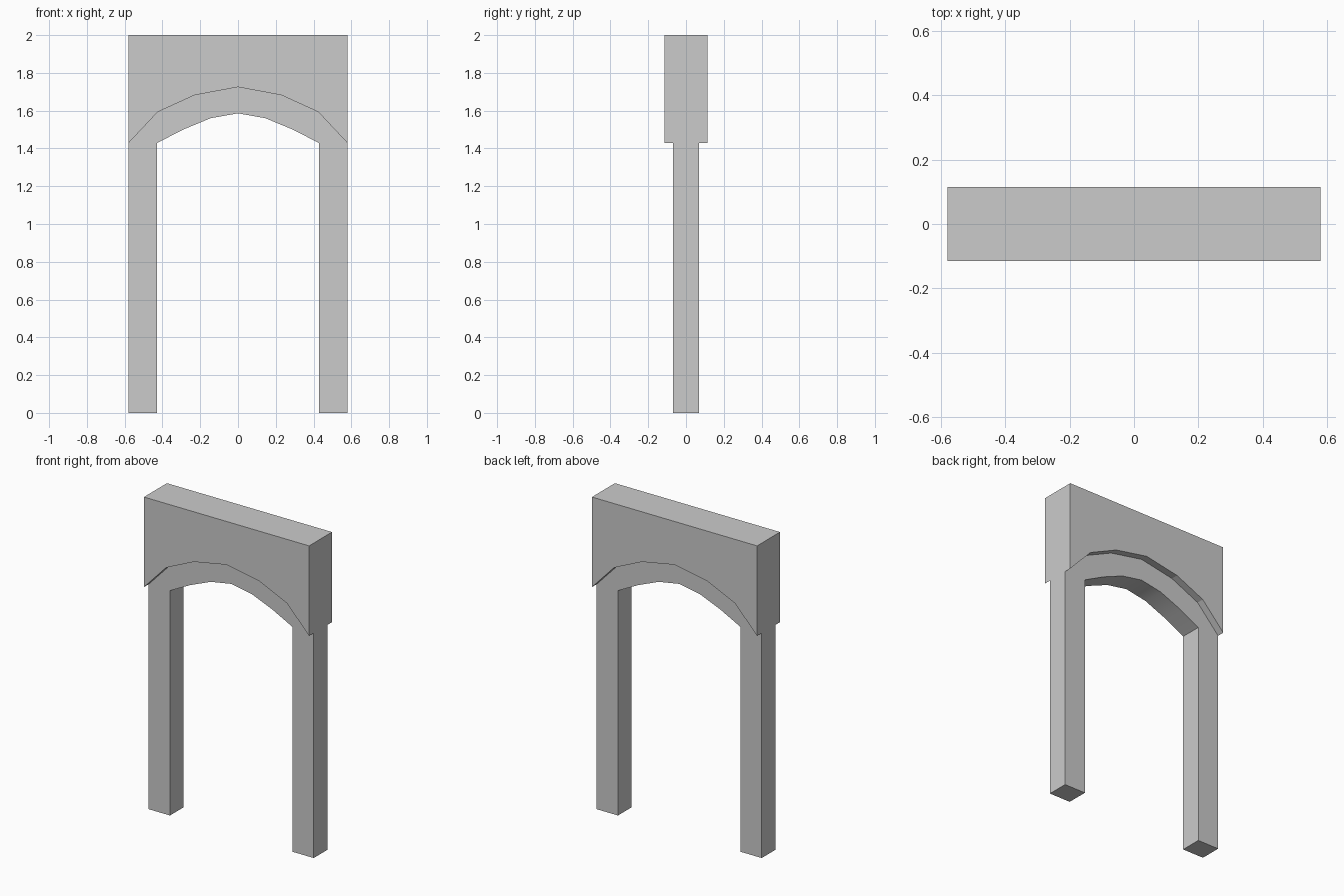
import bpy, bmesh, math

if "Cube" in bpy.data.objects:
    bpy.data.objects.remove(bpy.data.objects["Cube"])

# Right halves of the two arch curves, springing point up to the crown
OUTER = [(0.58, 1.428), (0.425, 1.593), (0.23, 1.682), (0, 1.725)]
INNER = [(0.43, 1.428), (0.29, 1.50), (0.145, 1.56), (0, 1.586)]


def full_arch(half):
    """Mirror a half arch into a full curve running right to left."""
    return half + [(-x, z) for x, z in reversed(half[:-1])]


def extrude_profile(name, profile, depth):
    """Extrude an x/z outline along y, centred on y = 0."""
    bm = bmesh.new()
    face = bm.faces.new([bm.verts.new((x, -depth / 2, z)) for x, z in profile])
    geom = bmesh.ops.extrude_face_region(bm, geom=[face])["geom"]
    moved = [g for g in geom if isinstance(g, bmesh.types.BMVert)]
    bmesh.ops.translate(bm, vec=(0, depth, 0), verts=moved)
    bmesh.ops.recalc_face_normals(bm, faces=bm.faces)
    mesh = bpy.data.meshes.new(name)
    bm.to_mesh(mesh)
    bm.free()
    obj = bpy.data.objects.new(name, mesh)
    bpy.context.collection.objects.link(obj)
    return obj


# Thick wall block with an arched underside
extrude_profile("wall_block", [(-0.58, 2), (0.58, 2)] + full_arch(OUTER), 0.23)

# Thinner arch frame: two legs joined by the arch band
frame = extrude_profile(
    "arch_frame",
    [(-0.58, 0)] + full_arch(OUTER)[::-1] + [(0.58, 0), (0.43, 0)]
    + full_arch(INNER) + [(-0.43, 0)],
    0.137)

# Smooth arch soffit, sharp corners elsewhere
bpy.context.view_layer.objects.active = frame
frame.select_set(True)
bpy.ops.object.shade_smooth_by_angle(angle=math.radians(25))
